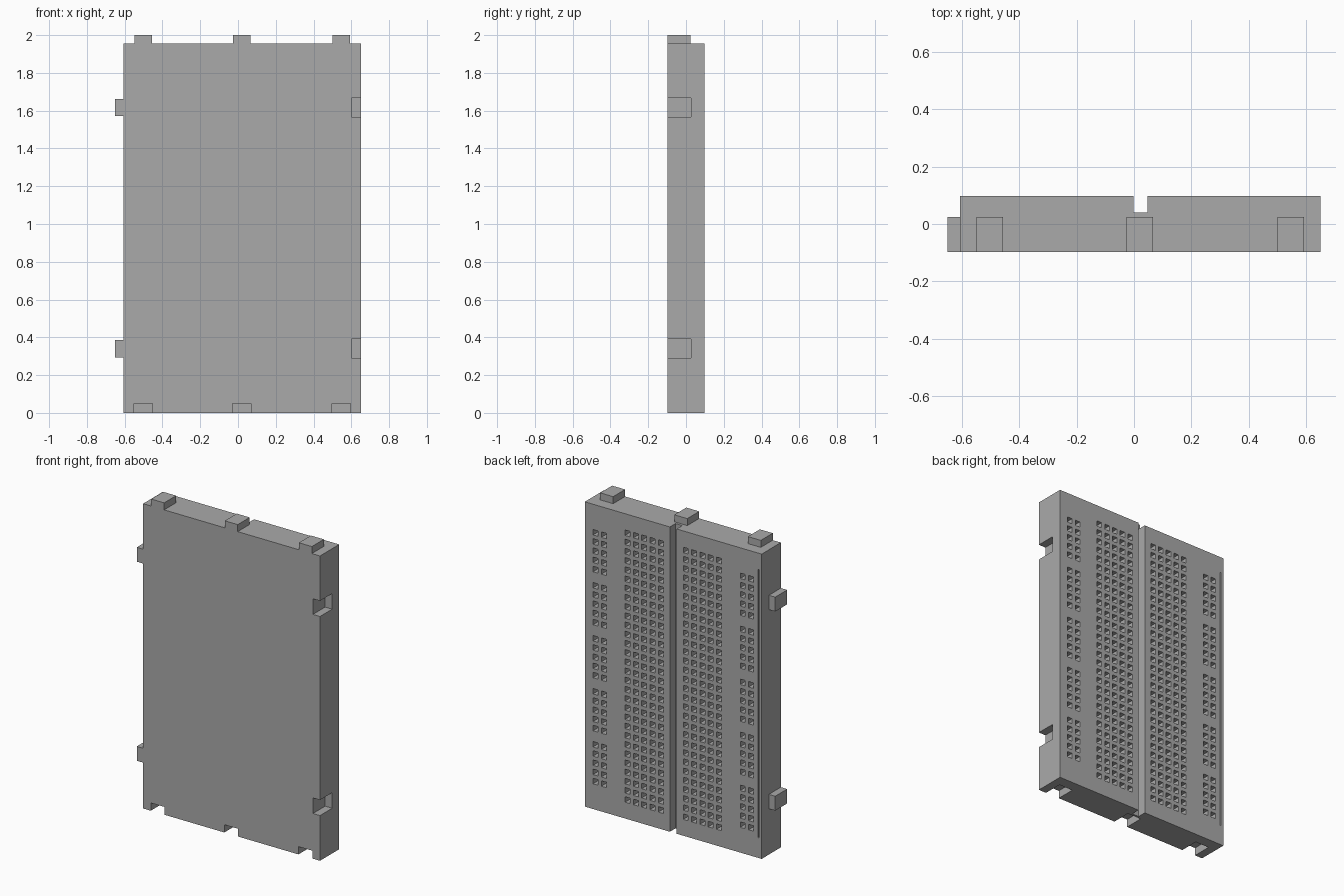
import bpy
import bmesh
from mathutils import Matrix, Vector

if "Cube" in bpy.data.objects:
    bpy.data.objects.remove(bpy.data.objects["Cube"], do_unlink=True)

# Single plastic colour
plastic = bpy.data.materials.new("grey_plastic")
plastic.use_nodes = True
GREY = (0.4, 0.4, 0.4, 1)
plastic.diffuse_color = GREY
plastic.node_tree.nodes["Principled BSDF"].inputs["Base Color"].default_value = GREY


def boxes(name, bounds):
    """One object made of separate boxes, each given as low and high corners."""
    bm = bmesh.new()
    for low, high in bounds:
        low, high = Vector(low), Vector(high)
        place = Matrix.Translation((low + high) / 2) @ Matrix.Diagonal((high - low).to_4d())
        place[3][3] = 1
        bmesh.ops.create_cube(bm, size=1, matrix=place)
    mesh = bpy.data.meshes.new(name)
    bm.to_mesh(mesh)
    bm.free()
    mesh.materials.append(plastic)
    obj = bpy.data.objects.new(name, mesh)
    bpy.context.collection.objects.link(obj)
    return obj


def cut(target, cutter):
    cutter.hide_render = True
    mod = target.modifiers.new("cut", 'BOOLEAN')
    mod.operation = 'DIFFERENCE'
    mod.solver = 'EXACT'
    mod.object = cutter
    bpy.context.view_layer.objects.active = target
    bpy.ops.object.modifier_apply(modifier=mod.name)
    bpy.data.objects.remove(cutter, do_unlink=True)


LEFT, RIGHT = 0.65, -0.605
FRONT, BACK = -0.097, 0.097
TOP = 1.955
MID_X, MID_Z = (LEFT + RIGHT) / 2, TOP / 2
TAB, TAB_BACK = 0.045, 0.024
TAB_X = (-0.502, 0.02, 0.546)
TAB_Z = (0.34, 1.617)
PITCH = 0.059

body = boxes("board_body", [((RIGHT, FRONT, 0), (LEFT, BACK, TOP))])

# Central channel and thin line beside the outer rail
cut(body, boxes("channel_cutter", [
    ((MID_X - 0.024, 0.04, -0.1), (MID_X + 0.024, 0.2, TOP + 0.1)),
    ((-0.586, BACK - 0.008, 0.13), (-0.579, 0.2, 1.85))]))

# Sockets that receive the tabs of a neighbouring board
sockets = [((x - 0.049, -0.2, -0.1), (x + 0.049, TAB_BACK + 0.002, 0.05)) for x in TAB_X]
sockets += [((0.6, -0.2, z - 0.05), (0.75, TAB_BACK + 0.002, z + 0.05)) for z in TAB_Z]
cut(body, boxes("socket_cutter", sockets))

# Contact holes: five columns each side of the channel, two rail columns outside
holes = []


def hole(x, z, r=0.0175):
    holes.append(((x - r, BACK - 0.05, z - r), (x + r, 0.2, z + r)))


for side in (-1, 1):
    for col in range(5):
        for row in range(30):
            hole(MID_X + side * (1.5 + col) * PITCH, MID_Z + (row - 14.5) * PITCH)
    for col in range(2):
        for group in range(-2, 3):
            for row in range(-2, 3):
                hole(MID_X + side * (0.493 + col * PITCH), MID_Z + group * 0.34 + row * PITCH)
cut(body, boxes("hole_cutter", holes))

# Joining tabs along the top and the right side
boxes("top_tabs", [((x - 0.046, FRONT, TOP), (x + 0.046, TAB_BACK, TOP + TAB)) for x in TAB_X])
boxes("side_tabs", [((RIGHT - TAB, FRONT, z - 0.046), (RIGHT, TAB_BACK, z + 0.046)) for z in TAB_Z])
